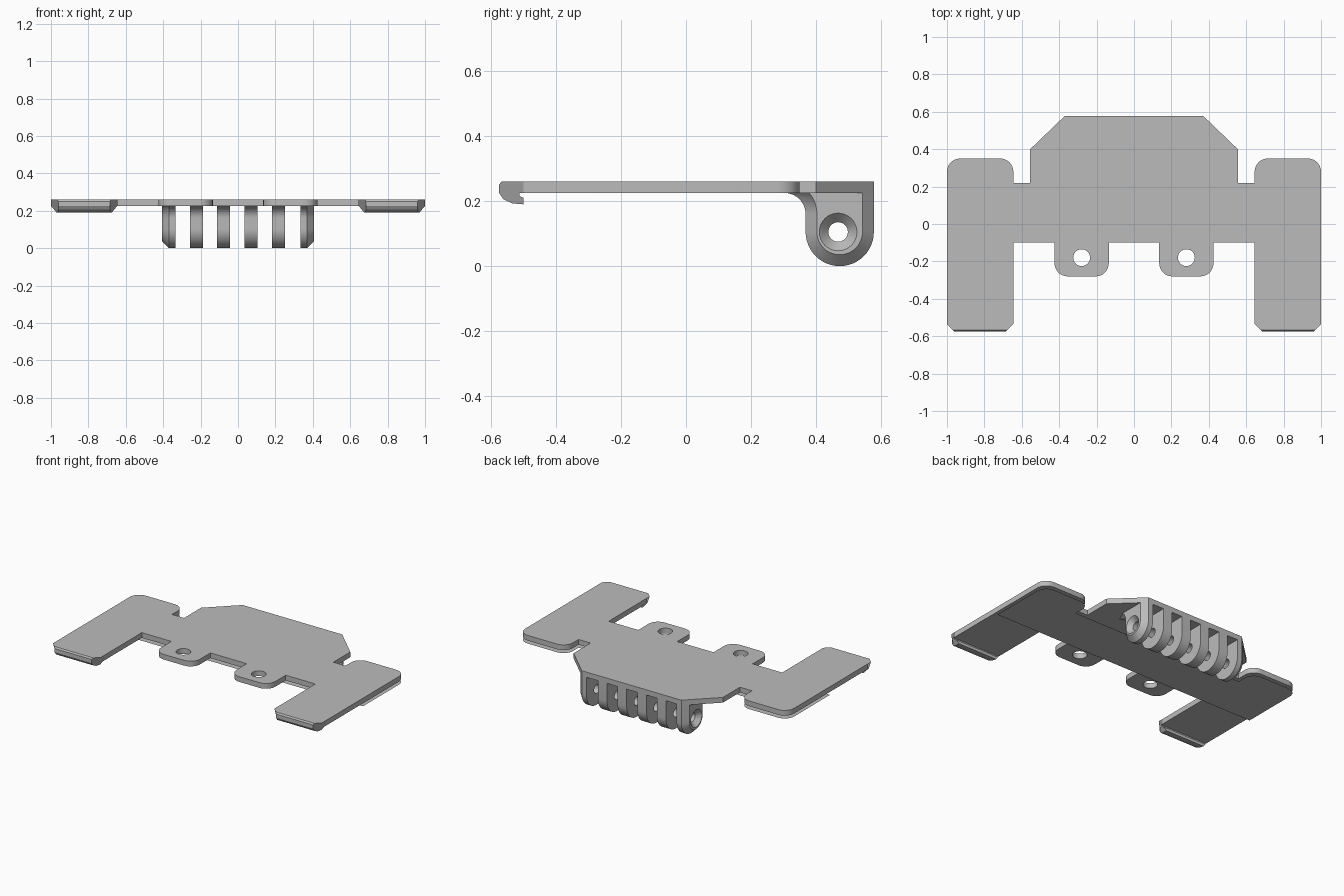
import bpy, bmesh
from math import sin, cos, pi, asin
from mathutils import Vector

old = bpy.data.objects.get("Cube")
if old:
    bpy.data.objects.remove(old)

grey = bpy.data.materials.new("plain_grey")
grey.use_nodes = True
GREY = (0.5, 0.5, 0.5, 1)
grey.diffuse_color = GREY
grey.node_tree.nodes["Principled BSDF"].inputs["Base Color"].default_value = GREY

TOP, UNDER, LOW = 0.26, 0.225, 0.205


def finish(name, bm):
    bmesh.ops.recalc_face_normals(bm, faces=bm.faces)
    mesh = bpy.data.meshes.new(name)
    bm.to_mesh(mesh)
    bm.free()
    mesh.materials.append(grey)
    ob = bpy.data.objects.new(name, mesh)
    bpy.context.collection.objects.link(ob)
    return ob


def loft(name, rings):
    """Closed solid through matching rings of points."""
    bm = bmesh.new()
    loops = [[bm.verts.new(p) for p in ring] for ring in rings]
    for a, b in zip(loops, loops[1:]):
        for i in range(len(a)):
            j = (i + 1) % len(a)
            bm.faces.new((a[i], a[j], b[j], b[i]))
    bm.faces.new(loops[0])
    bm.faces.new(loops[-1])
    return finish(name, bm)


def rounded(points, steps=8):
    """Replace corners that carry a radius by arcs."""
    out = []
    for i, (x, y, r) in enumerate(points):
        p = Vector((x, y))
        if not r:
            out.append(p)
            continue
        u = (Vector(points[i - 1][:2]) - p).normalized() * r
        v = (Vector(points[(i + 1) % len(points)][:2]) - p).normalized() * r
        for k in range(steps + 1):
            t = k / steps * pi / 2
            out.append(p + u * (1 - sin(t)) + v * (1 - cos(t)))
    return out


def mirrored(half):
    return rounded(half + [(-x, y, r) for x, y, r in reversed(half)])


def cut(ob, cutter):
    mod = ob.modifiers.new("cut", 'BOOLEAN')
    mod.operation, mod.solver, mod.object = 'DIFFERENCE', 'EXACT', cutter
    bpy.context.view_layer.objects.active = ob
    bpy.ops.object.modifier_apply(modifier=mod.name)


def smooth(ob):
    bpy.ops.object.select_all(action='DESELECT')
    ob.select_set(True)
    bpy.context.view_layer.objects.active = ob
    bpy.ops.object.shade_smooth_by_angle(angle=0.5)


# Main plate with wings and two front tabs
outline = mirrored([
    (0.37, 0.578, 0), (0.555, 0.4, 0), (0.555, 0.22, 0), (0.645, 0.22, 0),
    (0.645, 0.35, 0.07), (1, 0.35, 0.07), (1, -0.5, 0), (0.645, -0.5, 0),
    (0.645, -0.1, 0), (0.425, -0.1, 0), (0.425, -0.28, 0.07),
    (0.135, -0.28, 0.07), (0.135, -0.1, 0)])
plate = loft("plate", [[(p.x, p.y, z) for p in outline] for z in (UNDER, TOP)])

# Screw holes in the tabs
for side in (-1, 1):
    ring = [(side * 0.28 + 0.045 * cos(k * pi / 16), -0.18 + 0.045 * sin(k * pi / 16))
            for k in range(32)]
    drill = loft("tab_hole_cutter", [[(x, y, z) for x, y in ring] for z in (0.1, 0.4)])
    cut(plate, drill)
    bpy.data.objects.remove(drill)
smooth(plate)

# Bevelled stiffening bar below the plate
bar = bmesh.new()
shape = mirrored([(0.645, 0.22, 0), (0.645, 0.35, 0.07), (1, 0.35, 0.07), (1, -0.1, 0)])
face = bar.faces.new([bar.verts.new((p.x, p.y, UNDER)) for p in shape])
bmesh.ops.inset_region(bar, faces=[face], thickness=0.02, use_even_offset=True)
for v in face.verts:
    v.co.z = LOW
bar_ob = finish("stiffening_bar", bar)
if max(bar_ob.data.polygons, key=lambda f: f.area).normal.z > 0:
    bar_ob.data.flip_normals()
smooth(bar_ob)

# Hooked front lips of the wings: y, z and end inset of each profile point
lip = [(-0.5, TOP, 0), (-0.535, TOP, 0), (-0.568, TOP, 0.033), (-0.575, 0.25, 0.04),
       (-0.575, 0.225, 0.04), (-0.562, 0.206, 0.04), (-0.535, 0.193, 0.035),
       (-0.5, 0.19, 0.03), (-0.5, 0.21, 0.015), (-0.512, 0.215, 0.01),
       (-0.512, UNDER, 0), (-0.5, UNDER, 0)]
for name, a, b in (("left_lip", 0.645, 1), ("right_lip", -1, -0.645)):
    smooth(loft(name, [[(a + d, y, z) for y, z, d in lip],
                       [(b - d, y, z) for y, z, d in lip]]))

# Hinge knuckles
PIN_Y, PIN_Z, R, FILLET = 0.473, 0.105, 0.105, 0.065


def knuckle(x, d=0):
    """Knuckle section at x, drawn in by d on its free edges."""
    r, f = R - d, FILLET + d
    pts = [(PIN_Y + r, UNDER)]
    for k in range(25):
        t = -pi * k / 24
        pts.append((PIN_Y + r * cos(t), PIN_Z + r * sin(t)))
    cy, cz = PIN_Y - R - FILLET, UNDER - FILLET
    end = asin(min(1, (UNDER - cz) / f))
    for k in range(11):
        t = end * k / 10
        pts.append((cy + f * cos(t), cz + f * sin(t)))
    return [(x, y, z) for y, z in pts]


knuckles = [loft("middle_knuckle", [knuckle(c - 0.034), knuckle(c + 0.034)])
            for c in (-0.222, -0.077, 0.07, 0.216)]
for s, name in ((1, "left_end_knuckle"), (-1, "right_end_knuckle")):
    knuckles.append(loft(name, [knuckle(s * 0.335), knuckle(s * 0.37),
                                knuckle(s * 0.405, 0.035)]))

# Pin bore, countersunk at both ends
bore = loft("pin_bore_cutter", [
    [(x, PIN_Y - 0.005 + r * cos(k * pi / 16), PIN_Z + r * sin(k * pi / 16)) for k in range(32)]
    for x, r in ((-0.42, 0.072), (-0.375, 0.03), (0.375, 0.03), (0.42, 0.072))])
for ob in knuckles:
    cut(ob, bore)
    smooth(ob)
bpy.data.objects.remove(bore)
